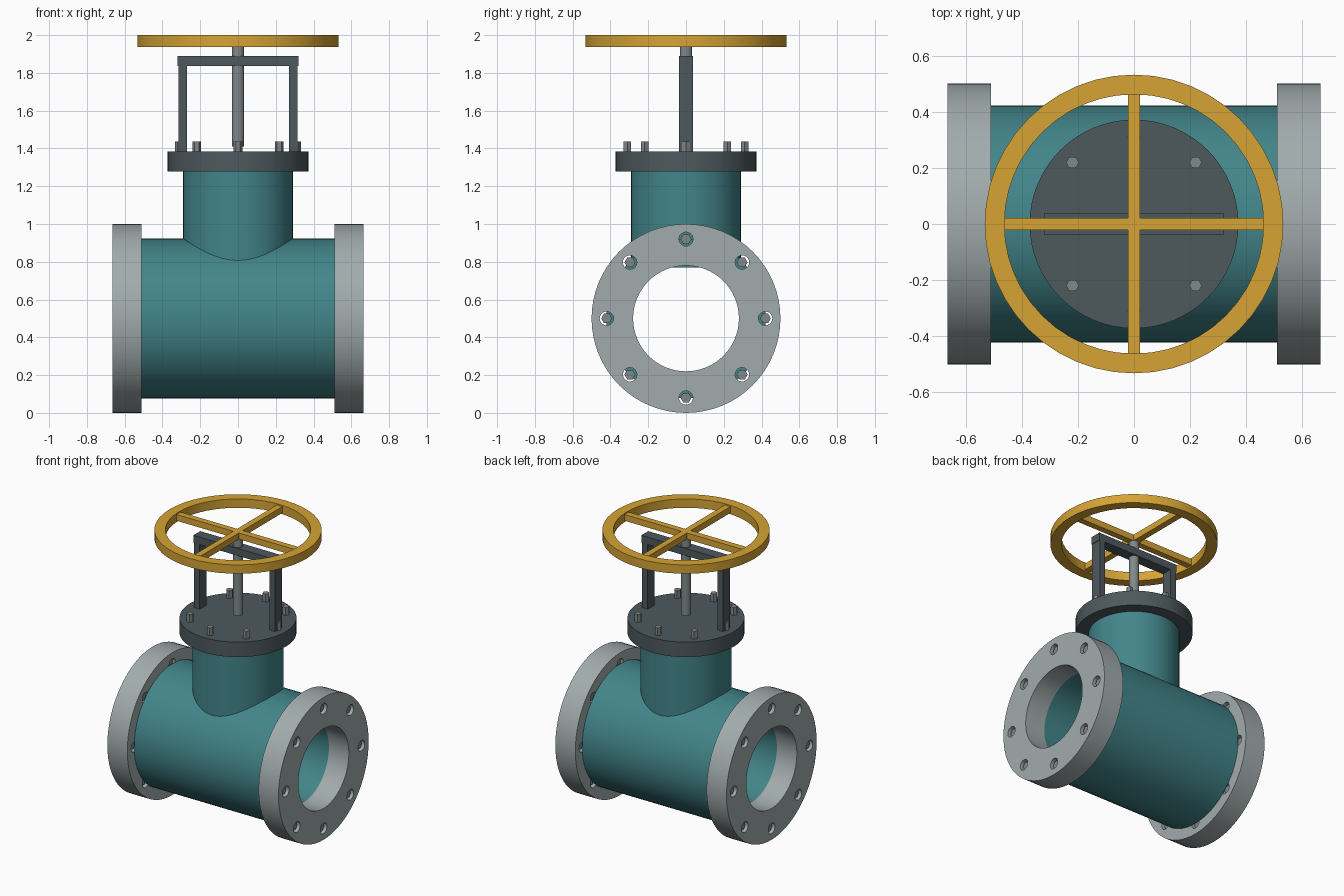
import bpy, bmesh
from math import pi, cos, sin, radians
from mathutils import Matrix, Vector

if "Cube" in bpy.data.objects:
    bpy.data.objects.remove(bpy.data.objects["Cube"])


def material(name, color):
    m = bpy.data.materials.new(name)
    m.diffuse_color = (*color, 1)
    m.use_nodes = True
    m.node_tree.nodes["Principled BSDF"].inputs["Base Color"].default_value = m.diffuse_color
    return m


TEAL = material("teal_paint", (0.055, 0.235, 0.255))
STEEL = material("light_steel", (0.36, 0.41, 0.42))
DARK = material("dark_iron", (0.075, 0.10, 0.11))
BOLT = material("bolt_steel", (0.22, 0.25, 0.26))
YELLOW = material("yellow_paint", (0.67, 0.37, 0.035))
ALONG_X = Matrix.Rotation(pi / 2, 4, 'Y')
AXIS_Z = 0.5


def finish(name, bm, mat):
    bmesh.ops.recalc_face_normals(bm, faces=bm.faces)
    me = bpy.data.meshes.new(name)
    bm.to_mesh(me)
    bm.free()
    ob = bpy.data.objects.new(name, me)
    bpy.context.collection.objects.link(ob)
    if mat:
        me.materials.append(mat)
    return ob


def smooth(ob):
    bpy.ops.object.select_all(action='DESELECT')
    ob.select_set(True)
    bpy.context.view_layer.objects.active = ob
    bpy.ops.object.shade_smooth_by_angle(angle=radians(30))


def add_cyl(bm, r, depth, centre, rot=Matrix(), segs=64):
    bmesh.ops.create_cone(bm, cap_ends=True, segments=segs, radius1=r, radius2=r,
                          depth=depth, matrix=Matrix.Translation(centre) @ rot)


def cyl(name, r, z0, z1, mat, segs=64):
    bm = bmesh.new()
    add_cyl(bm, r, z1 - z0, (0, 0, (z0 + z1) / 2), segs=segs)
    ob = finish(name, bm, mat)
    smooth(ob)
    return ob


def ring(name, r_in, r_out, length, centre, rot, mat, segs=64):
    # rectangular section swept round the local z axis
    bm = bmesh.new()
    m = Matrix.Translation(centre) @ rot
    h = length / 2
    section = [(r_in, -h), (r_out, -h), (r_out, h), (r_in, h)]
    loops = [[bm.verts.new(m @ Vector((r * cos(a), r * sin(a), z))) for r, z in section]
             for a in (2 * pi * i / segs for i in range(segs))]
    for i in range(segs):
        a, b = loops[i], loops[(i + 1) % segs]
        for j in range(4):
            k = (j + 1) % 4
            bm.faces.new((a[j], b[j], b[k], a[k]))
    return finish(name, bm, mat)


def box(name, size, centre, mat):
    bm = bmesh.new()
    bmesh.ops.create_cube(bm, size=1, matrix=Matrix.Translation(centre) @ Matrix.Diagonal((*size, 1)))
    return finish(name, bm, mat)


def circle8(r):
    return [(r * cos(i * pi / 4), r * sin(i * pi / 4)) for i in range(8)]


# pipe body and bonnet neck
smooth(ring("valve_body", 0.28, 0.423, 1.02, (0, 0, AXIS_Z), ALONG_X, TEAL))
cyl("bonnet_neck", 0.29, 0.77, 1.28, TEAL)

# end flanges with bolt holes and recessed bolts
for side, s in (("left", -1), ("right", 1)):
    x = s * 0.5875
    flange = ring(side + "_flange", 0.28, 0.5, 0.155, (x, 0, AXIS_Z), ALONG_X, STEEL)
    holes, bolts = bmesh.new(), bmesh.new()
    for y, z in circle8(0.42):
        add_cyl(holes, 0.037, 0.3, (x, y, AXIS_Z + z), ALONG_X, 20)
        add_cyl(bolts, 0.029, 0.12, (x, y, AXIS_Z + z), ALONG_X, 6)
    cutter = finish(side + "_hole_cutter", holes, None)
    cutter.hide_render = True
    mod = flange.modifiers.new("bolt_holes", 'BOOLEAN')
    mod.object = cutter
    mod.operation = 'DIFFERENCE'
    mod.solver = 'EXACT'
    bpy.context.view_layer.objects.active = flange
    bpy.ops.object.modifier_apply(modifier=mod.name)
    bpy.data.objects.remove(cutter)
    smooth(flange)
    finish(side + "_flange_bolts", bolts, BOLT)

# bonnet flange and its bolts
cyl("bonnet_flange", 0.372, 1.278, 1.383, DARK)
bm = bmesh.new()
for x, y in circle8(0.31):
    add_cyl(bm, 0.023, 0.07, (x, y, 1.403), Matrix.Rotation(pi / 2, 4, 'Z'), 6)
finish("bonnet_bolts", bm, BOLT)

# yoke frame and stem
for side, s in (("left", -1), ("right", 1)):
    box(side + "_yoke_leg", (0.044, 0.076, 0.49), (s * 0.293, 0, 1.625), DARK)
box("yoke_crossbar", (0.64, 0.076, 0.052), (0, 0, 1.863), DARK)
cyl("stem", 0.033, 1.41, 1.965, BOLT, 32)

# handwheel
smooth(ring("handwheel_rim", 0.462, 0.532, 0.062, (0, 0, 1.969), Matrix(), YELLOW, 48))
box("handwheel_spoke_x", (0.96, 0.044, 0.044), (0, 0, 1.969), YELLOW)
box("handwheel_spoke_y", (0.044, 0.96, 0.044), (0, 0, 1.969), YELLOW)
